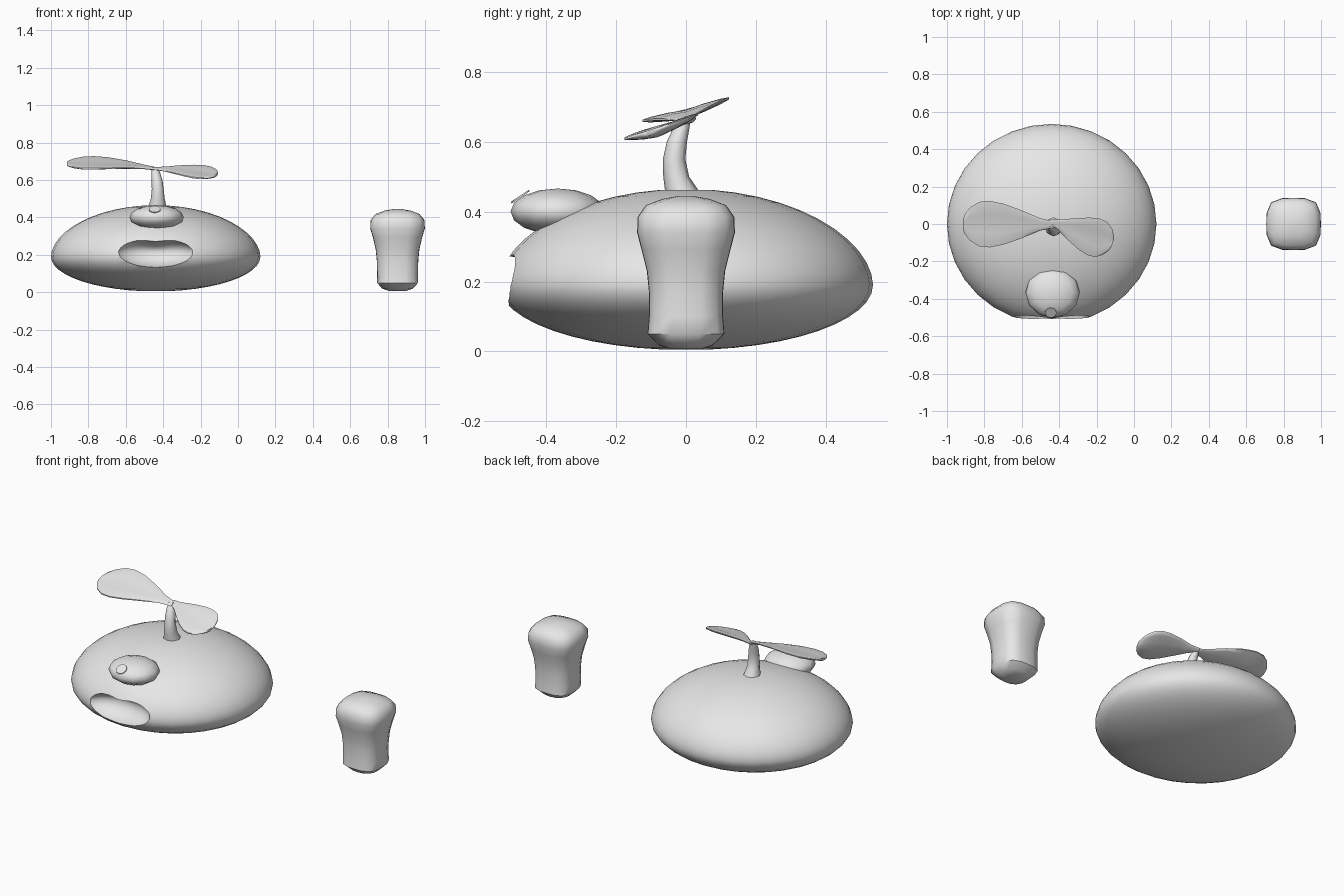
import bpy, bmesh, math
from mathutils import Vector, Matrix

if "Cube" in bpy.data.objects:
    bpy.data.objects.remove(bpy.data.objects["Cube"])

grey = bpy.data.materials.new("plain grey")
grey.diffuse_color = (0.8, 0.8, 0.8, 1)
grey.use_nodes = True
grey.node_tree.nodes["Principled BSDF"].inputs["Base Color"].default_value = grey.diffuse_color


def finish(name, bm, angle=50):
    bmesh.ops.recalc_face_normals(bm, faces=bm.faces)
    me = bpy.data.meshes.new(name)
    bm.to_mesh(me)
    bm.free()
    me.materials.append(grey)
    me.shade_smooth()
    me.set_sharp_from_angle(angle=math.radians(angle))
    ob = bpy.data.objects.new(name, me)
    bpy.context.collection.objects.link(ob)
    return ob


def loft(bm, rings):
    """Skin a list of point rings and cap both ends."""
    loops = [[bm.verts.new(p) for p in r] for r in rings]
    n = len(loops[0])
    for a, b in zip(loops, loops[1:]):
        for i in range(n):
            j = (i + 1) % n
            bm.faces.new((a[i], a[j], b[j], b[i]))
    bm.faces.new(loops[0][::-1])
    bm.faces.new(loops[-1])


def ring(cx, cy, z, rx, ry, n, power=2):
    pts = []
    for i in range(n):
        a = 2 * math.pi * i / n
        c, s = math.cos(a), math.sin(a)
        k = (abs(c) ** power + abs(s) ** power) ** (-1 / power)
        pts.append((cx + rx * c * k, cy + ry * s * k, z))
    return pts


def ellipsoid(bm, centre, radii, u, v):
    m = Matrix.Translation(centre) @ Matrix.Diagonal((*radii, 1))
    bmesh.ops.create_uvsphere(bm, u_segments=u, v_segments=v, radius=1, matrix=m)


# Body: flattened dome, fuller above the widest line than below
CX = -0.44
bm = bmesh.new()
rings = []
for i in range(1, 24):
    t = -math.pi / 2 + math.pi * i / 24
    r = math.cos(t)
    s = math.sin(t)
    z = 0.19 + (0.275 * s ** 1.08 if s > 0 else 0.186 * s)
    rings.append(ring(CX, 0, z, 0.56 * r, 0.535 * r, 32))
loft(bm, rings)
body = finish("body", bm, 40)

# Mouth: bean-shaped hollow cut into the front
bm = bmesh.new()
ellipsoid(bm, (0, 0, 0), (1, 1, 1), 40, 24)
for v in bm.verts:
    x, y, z = v.co
    if z > 0:
        h = 0.075 * z * (1 - 0.25 * math.exp(-(x / 0.35) ** 2))
    else:
        h = 0.088 * z
    v.co = (CX + 0.212 * x, -0.54 + 0.13 * y, 0.218 + h)
cutter = finish("mouth_cutter", bm)
cutter.hide_render = True
mod = body.modifiers.new("mouth", 'BOOLEAN')
mod.operation = 'DIFFERENCE'
mod.solver = 'EXACT'
mod.object = cutter
deps = bpy.context.evaluated_depsgraph_get()
body.data = bpy.data.meshes.new_from_object(body.evaluated_get(deps))
body.modifiers.clear()
bpy.data.objects.remove(cutter)
body.data.shade_smooth()
body.data.set_sharp_from_angle(angle=math.radians(40))

# Eye
bm = bmesh.new()
ellipsoid(bm, (-0.435, -0.367, 0.4), (0.145, 0.135, 0.066), 12, 8)
finish("eye", bm)

# Pupil: small tilted disc just off the eye
bm = bmesh.new()
m = Matrix.Translation((-0.445, -0.474, 0.443)) @ Matrix.Rotation(math.radians(34), 4, 'X')
bmesh.ops.create_cone(bm, cap_ends=True, segments=12, radius1=0.031,
                      radius2=0.031, depth=0.005, matrix=m)
finish("pupil", bm)

# Stem: tapering and bowed forward
bm = bmesh.new()
stem = [(-0.43, 0.0, 0.42, 0.056), (-0.431, -0.012, 0.46, 0.048),
        (-0.429, -0.028, 0.50, 0.037), (-0.429, -0.034, 0.55, 0.032),
        (-0.433, -0.026, 0.60, 0.029), (-0.44, -0.013, 0.64, 0.023),
        (-0.446, 0.0, 0.668, 0.013)]
loft(bm, [ring(x, y, z, r, r, 8) for x, y, z, r in stem])
finish("stem", bm)


# Leaves: tilted blades with a creased midrib
WIDTHS = [(0, 0.14), (0.15, 0.27), (0.35, 0.6), (0.55, 0.88), (0.7, 1.0),
          (0.82, 0.96), (0.92, 0.72), (0.98, 0.42), (1.0, 0.2)]


def leaf(name, start, end, half, slope, arch):
    start, end = Vector(start), Vector(end)
    d = end - start
    side = Vector((-d.y, d.x, 0)).normalized()
    if side.y < 0:
        side = -side
    sections = []
    for u, w in WIDTHS:
        c = start + d * u
        c.z += arch * math.sin(math.pi * u)
        top, low = [], []
        for v in (-1, -0.8, -0.4, 0, 0.4, 0.8, 1):
            p = c + side * (v * w * half)
            p.z += slope * v * w * half - 0.014 * w * (1 - abs(v))
            thick = 0.013 * (1 - 0.75 * abs(v) ** 3) * (0.45 + 0.55 * w)
            top.append((p.x, p.y, p.z + thick))
            low.append((p.x, p.y, p.z - thick))
        sections.append(top + low[::-1])
    bm = bmesh.new()
    loft(bm, sections)
    finish(name, bm, 60)


leaf("large_leaf", (-0.43, -0.003, 0.66), (-0.915, 0.0, 0.688), 0.124, 0.26, 0.015)
leaf("small_leaf", (-0.45, 0.015, 0.662), (-0.115, -0.105, 0.628), 0.103, 0.3, 0.008)

# Separate post: squarish, waisted, with a swollen rounded top
bm = bmesh.new()
post = [(0.007, 0.045, 0.045), (0.018, 0.08, 0.078), (0.05, 0.11, 0.11),
        (0.10, 0.109, 0.106), (0.17, 0.111, 0.106), (0.23, 0.117, 0.112),
        (0.29, 0.131, 0.127), (0.34, 0.146, 0.14), (0.385, 0.144, 0.138),
        (0.418, 0.118, 0.115), (0.436, 0.07, 0.068), (0.444, 0.025, 0.025)]
loft(bm, [ring(0.853, 0, z, rx, ry, 16, 2.5 if rx < 0.1 else 3.6) for z, rx, ry in post])
finish("post", bm)
